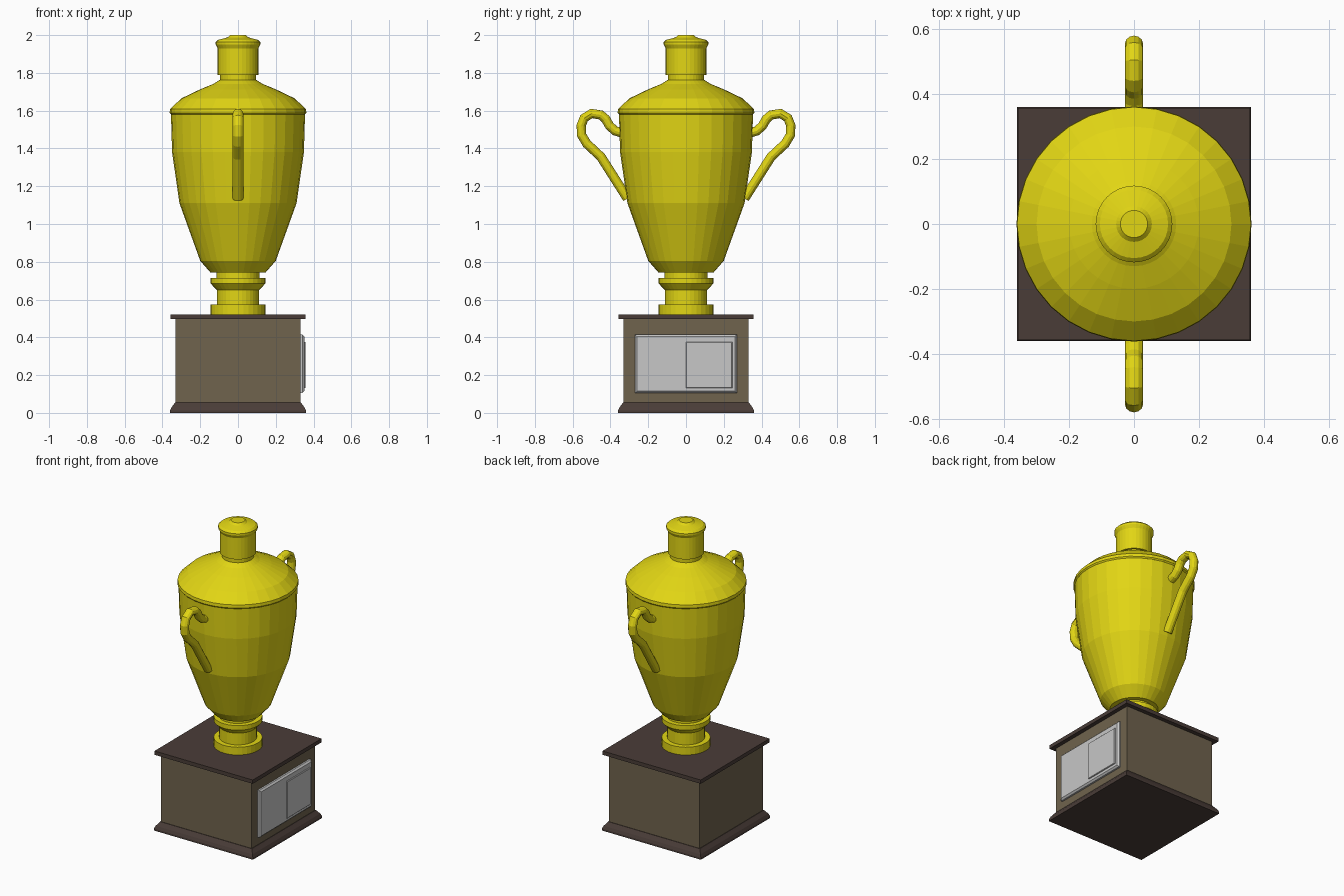
import bpy, bmesh, math
from mathutils import Vector

if "Cube" in bpy.data.objects:
    bpy.data.objects.remove(bpy.data.objects["Cube"])


def material(name, rgb):
    m = bpy.data.materials.new(name)
    m.diffuse_color = (*rgb, 1)
    m.use_nodes = True
    m.node_tree.nodes["Principled BSDF"].inputs["Base Color"].default_value = m.diffuse_color
    return m


GOLD = material("gold", (0.76, 0.67, 0.007))
WOOD = material("brown_wood", (0.16, 0.125, 0.075))
DARK = material("dark_wood", (0.068, 0.046, 0.039))
SILVER = material("silver", (0.57, 0.57, 0.57))


def finish(name, bm, mat):
    bmesh.ops.recalc_face_normals(bm, faces=bm.faces)
    me = bpy.data.meshes.new(name)
    bm.to_mesh(me)
    bm.free()
    me.materials.append(mat)
    ob = bpy.data.objects.new(name, me)
    bpy.context.collection.objects.link(ob)
    return ob


def loft(name, rings, mat):
    """Skin equal-length rings of points and cap both ends."""
    bm = bmesh.new()
    vs = [[bm.verts.new(p) for p in ring] for ring in rings]
    n = len(vs[0])
    for a, b in zip(vs, vs[1:]):
        for i in range(n):
            j = (i + 1) % n
            bm.faces.new((a[i], a[j], b[j], b[i]))
    bm.faces.new(vs[0])
    bm.faces.new(vs[-1])
    return finish(name, bm, mat)


def lathe(name, profile, mat, sides=32):
    angles = [2 * math.pi * i / sides for i in range(sides)]
    return loft(name, [[(r * math.cos(a), r * math.sin(a), z) for a in angles]
                       for r, z in profile], mat)


def square_stack(name, profile, mat):
    return loft(name, [[(-h, -h, z), (h, -h, z), (h, h, z), (-h, h, z)]
                       for h, z in profile], mat)


def plate(name, x0, x1, y0, y1, z0, z1, bevel, mat):
    """Plate on the +x side with a chamfered front edge."""
    def ring(x, d):
        return [(x, y0 + d, z0 + d), (x, y1 - d, z0 + d),
                (x, y1 - d, z1 - d), (x, y0 + d, z1 - d)]
    return loft(name, [ring(x0, 0), ring(x1 - bevel, 0), ring(x1, bevel)], mat)


# Pedestal
square_stack("pedestal_foot", [(0.36, 0), (0.36, 0.012), (0.352, 0.03),
                               (0.338, 0.048), (0.333, 0.055)], DARK)
square_stack("pedestal_box", [(0.33, 0.04), (0.33, 0.51)], WOOD)
square_stack("pedestal_top", [(0.357, 0.497), (0.357, 0.522)], DARK)

# Plaque and small raised plate on the right side
plate("plaque", 0.325, 0.351, -0.27, 0.27, 0.105, 0.415, 0.01, SILVER)
plate("raised_plate", 0.345, 0.358, 0.0, 0.245, 0.132, 0.375, 0.003, SILVER)

# Stem with foot ring and collar
lathe("stem", [(0.145, 0.52), (0.145, 0.573), (0.112, 0.573), (0.112, 0.65),
               (0.145, 0.685), (0.145, 0.715), (0.115, 0.715), (0.115, 0.745)], GOLD)

# Cup body
lathe("cup_body", [(0.145, 0.742), (0.2, 0.805), (0.31, 1.11), (0.349, 1.38),
                   (0.355, 1.585)], GOLD)

# Shoulder lid, neck and cap
lathe("shoulder", [(0.355, 1.58), (0.362, 1.588), (0.36, 1.608), (0.3, 1.665),
                   (0.2, 1.713), (0.13, 1.742), (0.098, 1.762)], GOLD)
lathe("neck", [(0.095, 1.755), (0.095, 1.795)], GOLD)
lathe("cap", [(0.108, 1.79), (0.108, 1.93), (0.118, 1.95), (0.118, 1.963),
              (0.105, 1.975), (0.055, 1.988), (0.042, 2.0)], GOLD)

# Handles: swept tubes, one on each side in y
PATH = [(0.31, 1.135), (0.45, 1.355), (0.525, 1.425), (0.552, 1.47), (0.555, 1.52),
        (0.54, 1.56), (0.5, 1.585), (0.45, 1.577), (0.425, 1.555), (0.405, 1.52),
        (0.375, 1.493), (0.33, 1.48)]
for label, s in (("front", -1), ("back", 1)):
    rings = []
    pts = [Vector(p) for p in PATH]
    for i, p in enumerate(pts):
        t = (pts[min(i + 1, len(pts) - 1)] - pts[max(i - 1, 0)]).normalized()
        ring = []
        for k in range(12):
            a = 2 * math.pi * k / 12
            q = p + Vector((-t.y, t.x)) * 0.025 * math.sin(a)
            ring.append((0.028 * math.cos(a), s * q.x, q.y))
        rings.append(ring)
    loft(label + "_handle", rings, GOLD)
